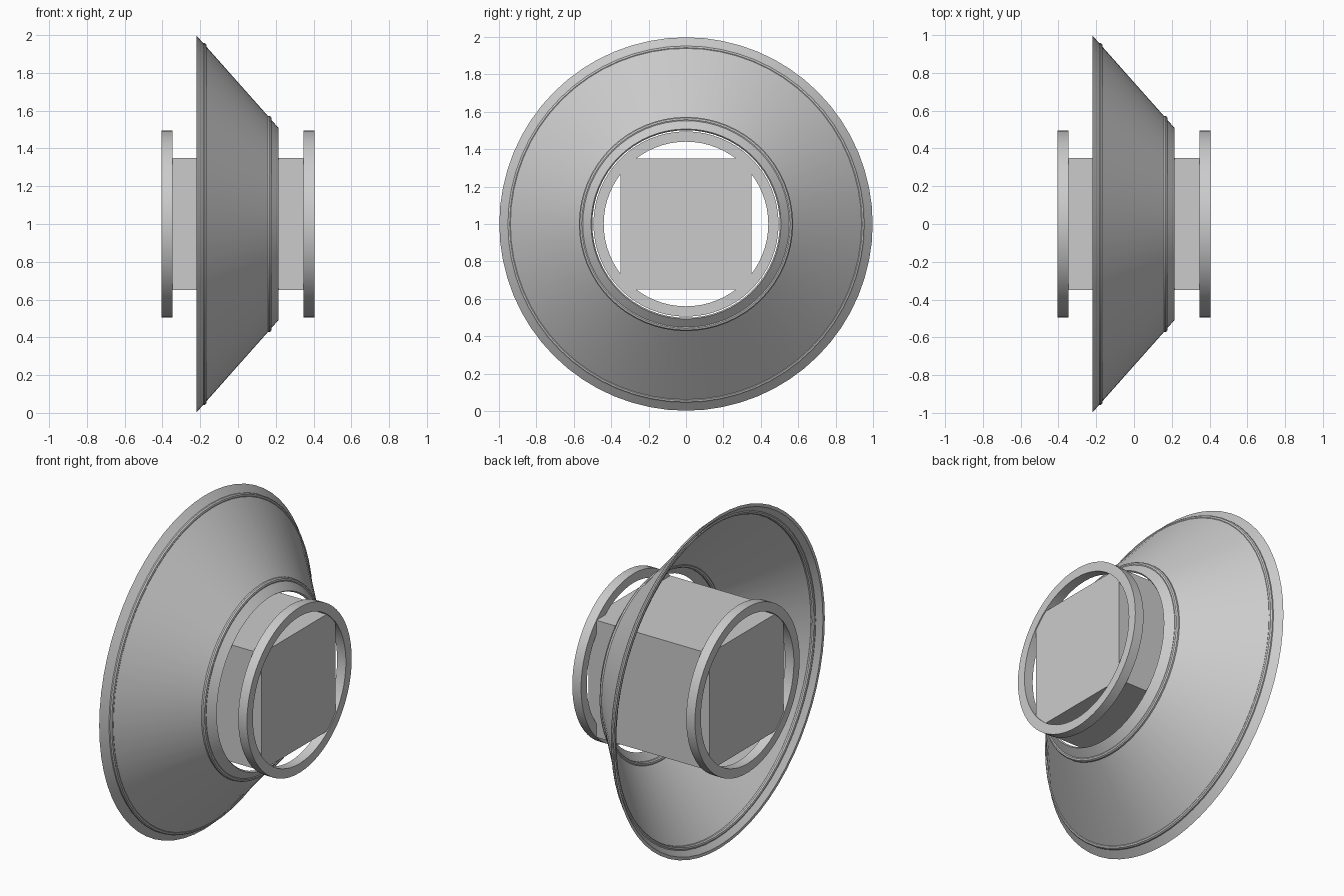
import bpy, math

if "Cube" in bpy.data.objects:
    bpy.data.objects.remove(bpy.data.objects["Cube"])

CENTRE_Z = 1.0

grey = bpy.data.materials.new("light grey")
grey.diffuse_color = (0.6, 0.6, 0.6, 1)
grey.use_nodes = True
grey.node_tree.nodes["Principled BSDF"].inputs["Base Color"].default_value = grey.diffuse_color


def lathe(name, profile, segments):
    """Revolve a closed (x, radius) outline around the x axis."""
    n = len(profile)
    verts, faces = [], []
    for i in range(segments):
        a = 2 * math.pi * i / segments
        for x, r in profile:
            verts.append((x, r * math.cos(a), CENTRE_Z + r * math.sin(a)))
        j = (i + 1) % segments
        for k in range(n):
            m = (k + 1) % n
            faces.append((i * n + k, j * n + k, j * n + m, i * n + m))
    mesh = bpy.data.meshes.new(name)
    mesh.from_pydata(verts, [], faces)
    mesh.materials.append(grey)
    obj = bpy.data.objects.new(name, mesh)
    bpy.context.collection.objects.link(obj)
    # consistent outward normals, smooth with sharp rims
    bpy.ops.object.select_all(action='DESELECT')
    obj.select_set(True)
    bpy.context.view_layer.objects.active = obj
    bpy.ops.object.mode_set(mode='EDIT')
    bpy.ops.mesh.select_all(action='SELECT')
    bpy.ops.mesh.normals_make_consistent(inside=False)
    bpy.ops.object.mode_set(mode='OBJECT')
    bpy.ops.object.shade_smooth_by_angle(angle=math.radians(35))
    return obj


def bead(name, x, radius, thickness):
    """Thin round moulding running around the cone."""
    outline = [(x + thickness * math.cos(t * math.pi / 5),
                radius + thickness * math.sin(t * math.pi / 5)) for t in range(10)]
    return lathe(name, outline, 64)


# square core through the middle
bpy.ops.mesh.primitive_cube_add(size=1, location=(0, 0, CENTRE_Z))
core = bpy.context.object
core.name = "square_core"
core.scale = (0.80, 0.70, 0.70)
core.data.materials.append(grey)

# hollow flared cone, open at both ends
lathe("cone_shell", [(-0.22, 0.998), (0.215, 0.508), (0.205, 0.501), (-0.22, 0.98)], 64)

# mouldings near the wide and narrow edges
bead("wide_edge_bead", -0.181, 0.943, 0.015)
bead("narrow_edge_bead", 0.163, 0.558, 0.015)

# end rings around the core
for side, name in ((-1, "left_end_ring"), (1, "right_end_ring")):
    lathe(name, [(side * 0.348, 0.495), (side * 0.406, 0.495),
                 (side * 0.406, 0.44), (side * 0.348, 0.44)], 64)
